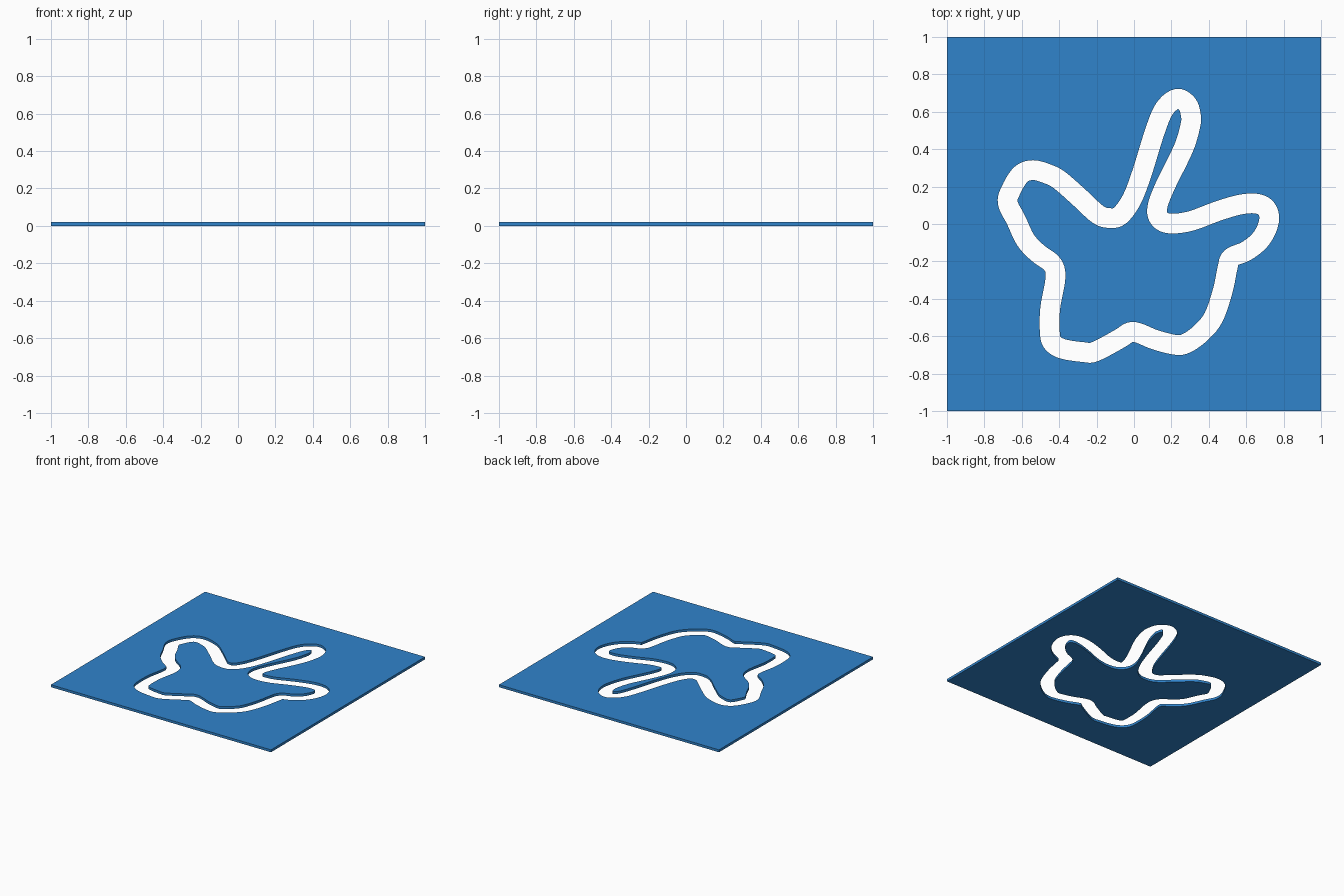
import bpy, bmesh
from mathutils import Vector

if "Cube" in bpy.data.objects:
    bpy.data.objects.remove(bpy.data.objects["Cube"])

THICK = 0.02
HALF = 0.053   # half the slot width

# Centre line of the winding slot, clockwise from the top lobe
PATH = [(.23, .67), (.285, .64), (.304, .58), (.302, .53), (.265, .405), (.165, .2),
        (.125, .09), (.135, .03), (.19, .003), (.30, .015), (.445, .068), (.56, .102),
        (.645, .11), (.70, .09), (.723, .04), (.71, -.025), (.67, -.09), (.60, -.145),
        (.52, -.18), (.50, -.235), (.475, -.355), (.425, -.50), (.355, -.585),
        (.275, -.64), (.215, -.645), (.11, -.618), (.03, -.585), (-.02, -.578),
        (-.08, -.615), (-.21, -.683), (-.27, -.685), (-.38, -.668), (-.435, -.635),
        (-.45, -.58), (-.448, -.45), (-.42, -.29), (-.437, -.215), (-.515, -.155),
        (-.58, -.085), (-.63, .02), (-.675, .113), (-.657, .183), (-.605, .265),
        (-.54, .288), (-.46, .267), (-.395, .232), (-.29, .14), (-.195, .053),
        (-.135, .032), (-.075, .045), (-.01, .135), (.045, .28), (.11, .49), (.162, .615)]


def smooth_loop(points, steps=5):
    """Closed Catmull-Rom curve through the points."""
    p, n, out = [Vector(q) for q in points], len(points), []
    for i in range(n):
        a, b, c, d = (p[(i + k) % n] for k in (-1, 0, 1, 2))
        for s in range(steps):
            t = s / steps
            out.append(0.5 * (2 * b + (c - a) * t + (2 * a - 5 * b + 4 * c - d) * t * t
                              + (3 * b - a - 3 * c + d) * t ** 3))
    return out


def offset_loop(loop, dist):
    """Parallel loop; points that fold back over the path are dropped."""
    out = []
    for i, q in enumerate(loop):
        t = (loop[(i + 1) % len(loop)] - loop[i - 1]).normalized()
        r = q + Vector((-t.y, t.x)) * dist
        if min((r - c).length for c in loop) > abs(dist) * 0.985:
            out.append(r)
    return out


def plate(name, loops, mat):
    """Flat slab filled between closed outlines."""
    cu = bpy.data.curves.new(name, 'CURVE')
    cu.dimensions = '2D'
    cu.fill_mode = 'BOTH'
    cu.extrude = THICK / 2
    for loop in loops:
        sp = cu.splines.new('POLY')
        sp.points.add(len(loop) - 1)
        for pt, co in zip(sp.points, loop):
            pt.co = (co[0], co[1], 0, 1)
        sp.use_cyclic_u = True
    tmp = bpy.data.objects.new(name + "_outline", cu)
    bpy.context.collection.objects.link(tmp)
    bpy.context.view_layer.update()
    me = bpy.data.meshes.new_from_object(tmp)
    bpy.data.objects.remove(tmp)
    bm = bmesh.new()
    bm.from_mesh(me)
    bmesh.ops.remove_doubles(bm, verts=bm.verts, dist=1e-5)
    bmesh.ops.translate(bm, verts=bm.verts, vec=(0, 0, THICK / 2))
    bmesh.ops.recalc_face_normals(bm, faces=bm.faces)
    for f in bm.faces:
        f.smooth = False
    bm.to_mesh(me)
    bm.free()
    me.name = name
    me.materials.clear()
    me.materials.append(mat)
    ob = bpy.data.objects.new(name, me)
    bpy.context.collection.objects.link(ob)
    return ob


blue = bpy.data.materials.new("blue")
blue.diffuse_color = (0.03, 0.23, 0.6, 1)
blue.use_nodes = True
blue.node_tree.nodes["Principled BSDF"].inputs["Base Color"].default_value = blue.diffuse_color

centre = smooth_loop(PATH)

# Square surround with the outer edge of the slot cut out
plate("outer_plate", [[(-1, -1), (1, -1), (1, 1), (-1, 1)], offset_loop(centre, HALF)], blue)

# Island inside the slot
plate("inner_island", [offset_loop(centre, -HALF)], blue)
